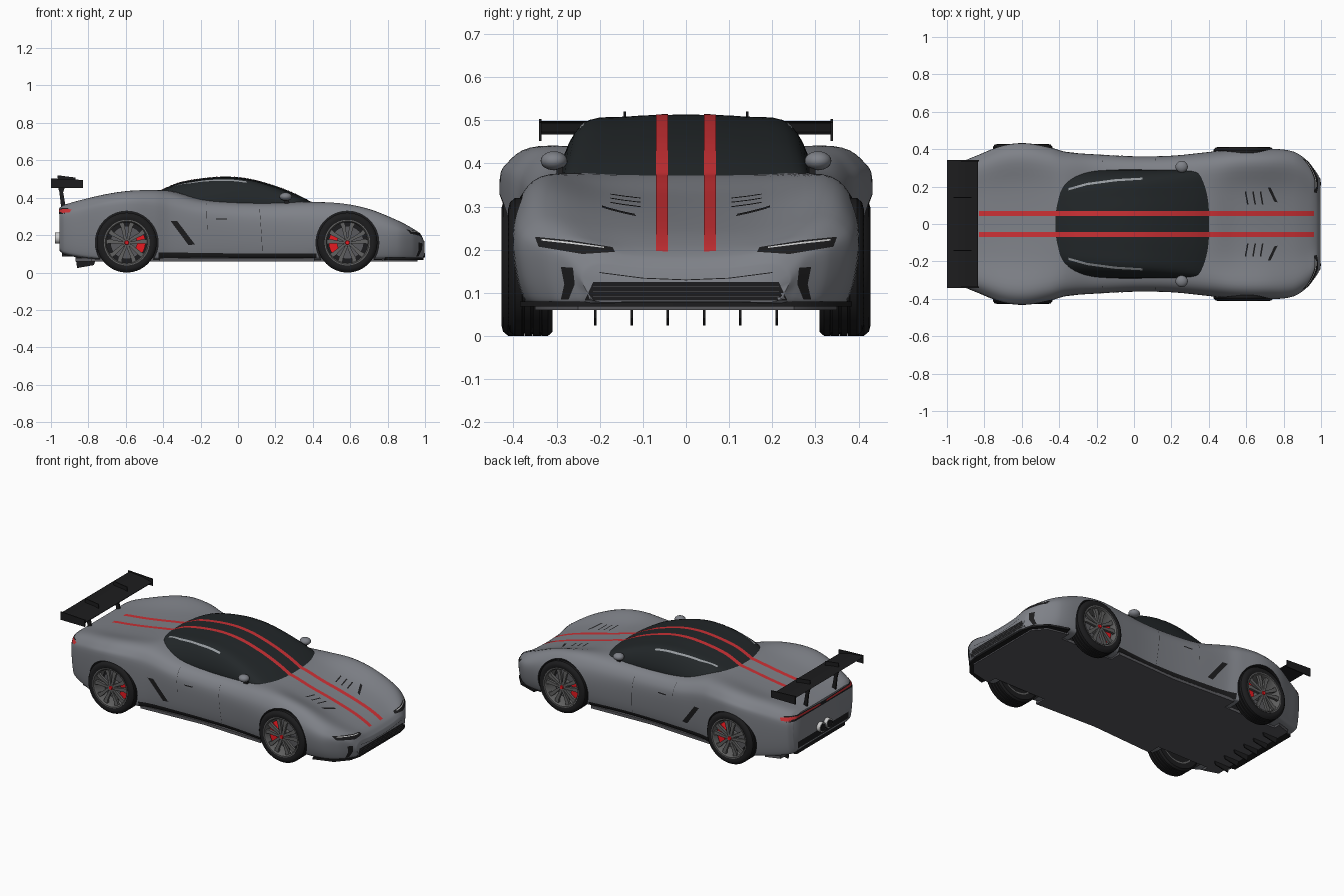
import bpy, bmesh, math
from mathutils import Vector
from mathutils.bvhtree import BVHTree

if "Cube" in bpy.data.objects:
    bpy.data.objects.remove(bpy.data.objects["Cube"])


def material(name, r, g, b):
    m = bpy.data.materials.new(name)
    m.diffuse_color = (r, g, b, 1)
    m.use_nodes = True
    m.node_tree.nodes["Principled BSDF"].inputs["Base Color"].default_value = m.diffuse_color
    return m


PAINT = material("paint", .21, .22, .245)
BLACK = material("black", .012, .012, .013)
GLASS = material("glass", .016, .02, .022)
RED = material("red", .6, .03, .035)
CALIPER = material("caliper", .8, .01, .015)
RIM = material("rim", .12, .12, .12)
LIGHT = material("light", .75, .75, .75)
RAIL = material("rail", .3, .32, .34)
FLOOR = material("floor", .1, .1, .11)


def finish(bm, name, mat, recalc=True):
    if recalc:
        bmesh.ops.recalc_face_normals(bm, faces=bm.faces)
    me = bpy.data.meshes.new(name)
    bm.to_mesh(me)
    bm.free()
    me.materials.append(mat)
    ob = bpy.data.objects.new(name, me)
    bpy.context.collection.objects.link(ob)
    return ob


def sample(table, x):
    """Smooth interpolation of the station rows at x."""
    n = len(table)
    i = max(k for k in range(n - 1) if table[k][0] <= x + 1e-9)
    a, b = table[i], table[i + 1]
    p, q = table[max(i - 1, 0)], table[min(i + 2, n - 1)]
    h = b[0] - a[0]
    t = (x - a[0]) / h
    out = []
    for k in range(1, len(a)):
        ma = (b[k] - p[k]) / (b[0] - p[0]) * h
        mb = (q[k] - a[k]) / (q[0] - a[0]) * h
        out.append((2*t**3 - 3*t*t + 1)*a[k] + (t**3 - 2*t*t + t)*ma
                   + (3*t*t - 2*t**3)*b[k] + (t**3 - t*t)*mb)
    return out


def loft(table, section, sub, across=5):
    """Closed hull through mirrored, spline-smoothed cross-sections."""
    bm = bmesh.new()
    rings = []
    xs = [a[0] + (b[0] - a[0]) * j / sub for a, b in zip(table, table[1:]) for j in range(sub)]
    for x in xs + [table[-1][0]]:
        half = section(*sample(table, x))
        loop = half + [(-y, z) for y, z in half[-2:0:-1]]
        n, ring = len(loop), []
        for i in range(n):
            p0, p1, p2, p3 = [Vector(loop[(i + k) % n]) for k in (-1, 0, 1, 2)]
            for j in range(across):
                t = j / across
                p = p1 + .5*t*(p2 - p0 + t*(2*p0 - 5*p1 + 4*p2 - p3 + t*(3*p1 - 3*p2 + p3 - p0)))
                ring.append(bm.verts.new((x, p.x, p.y)))
        rings.append(ring)
    for a, b in zip(rings, rings[1:]):
        for i in range(len(a)):
            k = (i + 1) % len(a)
            bm.faces.new((a[i], a[k], b[k], b[i]))
    bm.faces.new(rings[0])
    bm.faces.new(rings[-1])
    return bm


def prism(name, polys, axis, lo, hi, mat):
    """Extrude one or more 2D outlines along an axis."""
    put = {'x': lambda p, t: (t, p[0], p[1]), 'y': lambda p, t: (p[0], t, p[1]),
           'z': lambda p, t: (p[0], p[1], t)}[axis]
    bm = bmesh.new()
    for poly in polys:
        a = [bm.verts.new(put(p, lo)) for p in poly]
        b = [bm.verts.new(put(p, hi)) for p in poly]
        bm.faces.new(a)
        bm.faces.new(b)
        for i in range(len(a)):
            k = (i + 1) % len(a)
            bm.faces.new((a[i], a[k], b[k], b[i]))
    return finish(bm, name, mat)


def lathe(name, prof, c, s, mat, seg=56):
    """Revolve (radius, depth) points around the wheel axle."""
    bm = bmesh.new()
    rings = [[bm.verts.new((c[0] + r*math.cos(2*math.pi*i/seg), s*(c[1] + d),
                            c[2] + r*math.sin(2*math.pi*i/seg))) for i in range(seg)] for r, d in prof]
    for a, b in zip(rings, rings[1:] + rings[:1]):
        for i in range(seg):
            k = (i + 1) % seg
            bm.faces.new((a[i], a[k], b[k], b[i]))
    bmesh.ops.remove_doubles(bm, verts=bm.verts, dist=1e-5)
    return finish(bm, name, mat)


def circle(cx, cy, r, n=24):
    return [(cx + r*math.cos(2*math.pi*i/n), cy + r*math.sin(2*math.pi*i/n)) for i in range(n)]


# Body hull: x, half width, bottom, waist height, fender top, centre top
BODY = [(-.955, .295, .12, .27, .345, .345), (-.93, .325, .10, .28, .36, .355),
        (-.83, .37, .08, .30, .39, .375), (-.7, .42, .07, .33, .42, .39),
        (-.58, .432, .07, .34, .437, .408), (-.45, .41, .07, .33, .44, .43),
        (-.36, .385, .07, .31, .43, .44), (-.2, .372, .07, .28, .388, .40),
        (0, .362, .07, .26, .373, .385), (.2, .365, .07, .25, .37, .38),
        (.4, .385, .07, .24, .375, .372), (.55, .403, .07, .23, .37, .33),
        (.7, .403, .07, .22, .34, .292), (.85, .388, .07, .20, .28, .247),
        (.93, .335, .07, .19, .238, .213), (.975, .275, .073, .165, .205, .184),
        (.997, .24, .08, .13, .165, .155)]
# Cabin: x, base half width, roof half width, top
CABIN = [(-.46, .22, .17, .41), (-.40, .27, .20, .446), (-.3, .282, .22, .485),
         (-.1, .29, .238, .512), (.05, .29, .245, .503), (.2, .288, .253, .463),
         (.32, .285, .262, .415), (.42, .285, .27, .362)]


def body_section(w, zb, zs, zf, zc):
    return [(0, zb), (.5*w, zb), (.86*w, zb), (.955*w, zb + min(.035, .45*(zs - zb))), (w, zs),
            (.955*w, zs + .65*(zf - zs)), (.8*w, zf), (.45*w, .78*zc + .22*zf), (0, zc)]


def cabin_section(wb, wr, zt):
    return [(0, .3), (.8*wb, .3), (wb, .3 + .35*(zt - .3)), (wr, zt - .022), (.55*wr, zt - .004), (0, zt)]


shapes = [loft(BODY, body_section, 6), loft(CABIN, cabin_section, 8)]
skins = [BVHTree.FromBMesh(b) for b in shapes]
body = finish(shapes[0], "body", PAINT)
finish(shapes[1], "cabin_glass", GLASS)


def decal(name, a, b, view, mat, s=1, n=24, m=3, lift=.003):
    """Patch between two edge lines, projected on the car's skin."""
    place, d = {'top': (lambda p: (p[0], s*p[1], 5), (0, 0, -1)),
                'front': (lambda p: (5, s*p[0], p[1]), (-1, 0, 0)),
                'back': (lambda p: (-5, s*p[0], p[1]), (1, 0, 0)),
                'side': (lambda p: (p[0], 5*s, p[1]), (0, -s, 0))}[view]

    def along(line, t):
        f = t * (len(line) - 1)
        i = min(int(f), len(line) - 2)
        return Vector(line[i]).lerp(Vector(line[i + 1]), f - i)
    bm, grid, d = bmesh.new(), [], Vector(d)
    for i in range(n + 1):
        row = []
        for j in range(m + 1):
            p = place(along(a, i/n).lerp(along(b, i/n), j/m))
            hits = [h for h in (k.ray_cast(Vector(p), d) for k in skins) if h[0]]
            h = min(hits, key=lambda h: h[3]) if hits else None
            row.append(bm.verts.new(h[0] - d*lift*.5 + (h[1] if h[1].dot(d) < 0 else -h[1])*lift) if h else None)
        grid.append(row)
    for i in range(n):
        for j in range(m):
            q = (grid[i][j], grid[i+1][j], grid[i+1][j+1], grid[i][j+1])
            if None not in q:
                f = bm.faces.new(q)
                f.normal_update()
                if f.normal.dot(d) > 0:
                    f.normal_flip()
    return finish(bm, name, mat, False)


# Wheel wells
WHEELS = [("front", .585, .412, math.pi), ("rear", -.595, .428, 0)]
for end, x, y, ang in WHEELS:
    for s in (1, -1):
        cut = prism("well_cutter", [circle(x, .16, .168, 64)], 'y', s*.24, s*.6, BLACK)
        cut.hide_render = True
        mod = body.modifiers.new("well", 'BOOLEAN')
        mod.operation, mod.object, mod.solver = 'DIFFERENCE', cut, 'EXACT'
        mod.material_mode = 'TRANSFER'
        bpy.context.view_layer.objects.active = body
        bpy.ops.object.modifier_apply(modifier=mod.name)
        bpy.data.objects.remove(cut)

# Wheels
TYRE = [(.118, -.006), (.135, 0), (.15, -.004), (.16, -.016)]
for g in (-.035, -.055, -.075):
    TYRE += [(.16, g + .003), (.154, g + .002), (.154, g - .002), (.16, g - .003)]
TYRE += [(.16, -.092), (.15, -.103), (.118, -.103)]
SPOKE = ((.016, 0), (.055, .006), (.09, .01), (.112, .018), (.107, .045), (.085, .032), (.055, .024), (.02, .015))
for end, x, y, ang in WHEELS:
    spokes = []
    for k in range(5):
        t = math.pi/2 + k*2*math.pi/5
        for e in (1, -1):
            spokes.append([(x + r*math.cos(t) - e*w*math.sin(t), .16 + r*math.sin(t) + e*w*math.cos(t))
                           for r, w in SPOKE])
    arc = [ang + math.radians(v) for v in range(-38, 39, 4)]
    pad = [(x + r*math.cos(t), .16 + r*math.sin(t)) for r, ts in ((.1, arc), (.055, arc[::-1])) for t in ts]
    for s in (1, -1):
        c, n = (x, y, .16), end + ("_left" if s > 0 else "_right")
        lathe(n + "_tyre", TYRE, c, s, BLACK)
        lathe(n + "_rim", [(.122, -.003), (.115, -.003), (.108, -.014), (.108, -.1), (.122, -.1)], c, s, RIM)
        lathe(n + "_brake_disc", [(0, -.065), (.088, -.065), (.088, -.075), (0, -.075)], c, s, FLOOR)
        lathe(n + "_inner_wall", [(0, -.09), (.11, -.09), (.11, -.1), (0, -.1)], c, s, BLACK)
        lathe(n + "_hub", [(0, -.012), (.02, -.012), (.027, -.02), (.027, -.07), (0, -.07)], c, s, RIM)
        lathe(n + "_hub_cap", [(0, -.006), (.01, -.006), (.013, -.014), (0, -.014)], c, s, CALIPER)
        prism(n + "_spokes", spokes, 'y', s*(y - .012), s*(y - .028), RIM)
        prism(n + "_caliper", [pad], 'y', s*(y - .034), s*(y - .07), CALIPER)

# Flat floor, front splitter and rear diffuser fins
def both(pts):
    return [pts + [(x, -y) for x, y in pts[::-1]]]


prism("floor", both([(.96, .25), (.9, .32), (.77, .35), (.77, .29), (.41, .29), (.41, .362), (0, .345),
                     (-.42, .37), (-.42, .29), (-.78, .29), (-.78, .33), (-.87, .30)]), 'z', .06, .078, FLOOR)
prism("splitter", both([(.992, .2), (.975, .27), (.91, .345), (.79, .385), (.77, .3)]), 'z', .068, .08, BLACK)
for i in range(6):
    y = -.21 + i*.084
    prism("diffuser_fin", [[(-.87, .09), (-.86, .024), (-.77, .04), (-.755, .09)]], 'y', y - .003, y + .003, BLACK)
prism("diffuser", both([(-.75, .25), (-.86, .26), (-.94, .24)]), 'z', .085, .125, BLACK)

# Rear wing
prism("wing_blade", [[(-1, .492), (-.99, .498), (-.9, .489), (-.835, .473), (-.838, .467), (-.92, .475)]],
      'y', -.338, .338, BLACK)
for s in (1, -1):
    prism("wing_endplate", [[(-1, .452), (-1, .503), (-.83, .495), (-.83, .452)]], 'y', s*.335, s*.341, BLACK)
    prism("wing_strut", [[(-.97, .485), (-.915, .485), (-.935, .43), (-.92, .345), (-.945, .345), (-.955, .43)]],
          'y', s*.137, s*.147, BLACK)
    prism("wing_fence", [[(-.965, .485), (-.965, .52), (-.87, .508), (-.87, .48)]], 'y', s*.139, s*.145, BLACK)
    # Exhaust tips
    prism("exhaust_tip", [circle(s*.034, .185, .03)], 'x', -.978, -.93, LIGHT)
    prism("exhaust_bore", [circle(s*.034, .185, .024)], 'x', -.9795, -.93, BLACK)
    # Door mirrors
    bm = bmesh.new()
    bmesh.ops.create_uvsphere(bm, u_segments=24, v_segments=12, radius=1)
    for v in bm.verts:
        v.co = (.255 + v.co.x*.033, s*(.306 + v.co.y*.031), .406 + v.co.z*.022)
    finish(bm, "door_mirror", PAINT)
    prism("mirror_arm", [[(.25, .36), (.28, .36), (.265, .4), (.245, .4)]], 'y', s*.285, s*.30, BLACK)

# Skin details, mirrored
for s in (1, -1):
    decal("stripe", [(-.83, .042), (.962, .042)], [(-.83, .069), (.962, .069)], 'top', RED, s, 160, 2)
    decal("headlight", [(.35, .23), (.27, .222), (.17, .206)], [(.342, .207), (.24, .19), (.165, .195)],
          'front', BLACK, s)
    decal("headlight_strip", [(.335, .225), (.27, .218), (.19, .207)], [(.335, .221), (.27, .214), (.19, .204)],
          'front', LIGHT, s, 20, 1, .006)
    decal("corner_vent", [(.29, .16), (.282, .12), (.29, .085)], [(.262, .158), (.258, .12), (.272, .085)],
          'front', BLACK, s)
    decal("side_intake", [(-.36, .275), (-.265, .147)], [(-.325, .275), (-.23, .15)], 'side', BLACK, s)
    decal("door_handle", [(-.12, .29), (-.06, .29)], [(-.115, .283), (-.06, .283)], 'side', BLACK, s)
    decal("side_skirt", [(-.425, .108), (0, .102), (.42, .102)], [(-.425, .074), (0, .074), (.42, .074)],
          'side', BLACK, s, 40, 3, .005)
    decal("door_gap_rear", [(-.17, .37), (-.165, .23)], [(-.1685, .37), (-.1635, .23)], 'side', BLACK, s, 20, 1)
    decal("door_gap_front", [(.115, .34), (.125, .2), (.13, .11)], [(.1165, .34), (.1265, .2), (.1315, .11)],
          'side', BLACK, s, 20, 1)
    decal("roof_rail", [(-.35, .192), (-.25, .22), (-.1, .24), (.045, .248)],
          [(-.35, .18), (-.25, .208), (-.1, .228), (.045, .237)], 'top', RAIL, s, 30, 2)
    for x in (.6, .64, .68):
        decal("hood_slat", [(x - .008, .175), (x + .004, .105)], [(x, .175), (x + .012, .105)], 'top', BLACK, s, 8, 1)
    decal("hood_vent", [(.715, .195), (.75, .12)], [(.73, .195), (.768, .115)], 'top', BLACK, s, 8, 2)
    decal("tail_lamp_surround", [(0, .335), (.32, .345)], [(0, .312), (.325, .312)], 'back', BLACK, s)
    decal("tail_lamp", [(.03, .331), (.318, .339)], [(.03, .321), (.32, .325)], 'back', RED, s, 24, 2, .006)
    decal("tail_lamp_side", [(-.945, .34), (-.89, .338)], [(-.945, .318), (-.9, .322)], 'side', RED, s, 12, 2, .005)
    decal("bumper_crease", [(0, .129), (.1, .133), (.2, .146)], [(0, .131), (.1, .135), (.2, .148)],
          'front', BLACK, s, 16, 1)
decal("grille", [(-.215, .125), (.215, .125)], [(-.235, .082), (.235, .082)], 'front', BLACK, 1, 40, 4)
for z in (.09, .102, .114):
    decal("grille_bar", [(-.215, z), (.215, z)], [(-.215, z + .001), (.215, z + .001)], 'front', FLOOR, 1, 40, 1, .005)
decal("rear_valance", [(-.25, .17), (.25, .17)], [(-.25, .13), (.25, .13)], 'back', BLACK, 1, 30, 3)

# Smooth shading with sharp edges kept
bpy.ops.object.select_all(action='SELECT')
bpy.context.view_layer.objects.active = body
bpy.ops.object.shade_smooth_by_angle(angle=math.radians(38))
